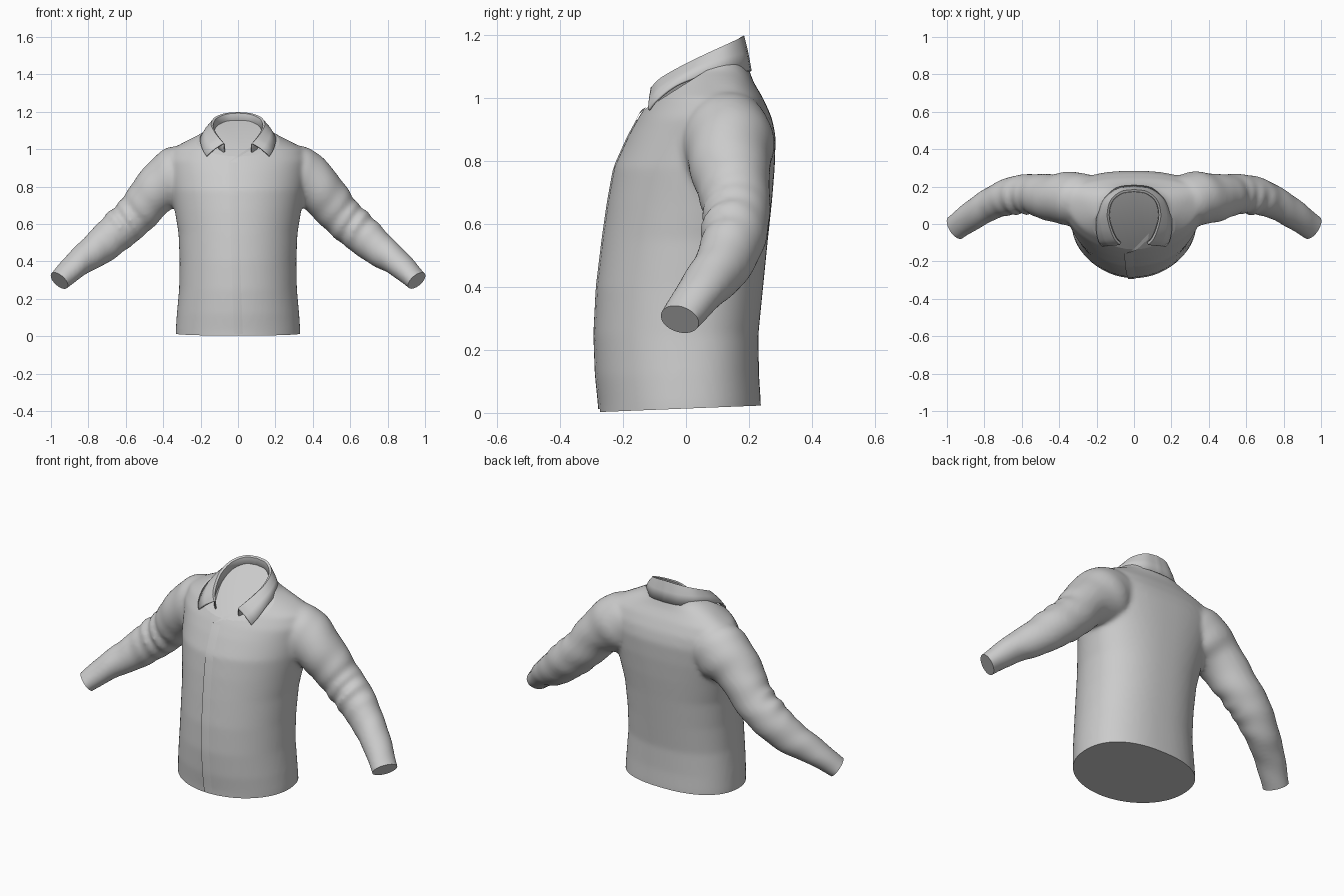
import bpy, bmesh, math
from mathutils import Vector
from mathutils.bvhtree import BVHTree

if "Cube" in bpy.data.objects:
    bpy.data.objects.remove(bpy.data.objects["Cube"])

cloth = bpy.data.materials.new("grey_cloth")
cloth.diffuse_color = (0.6, 0.6, 0.6, 1)
cloth.use_nodes = True
cloth.node_tree.nodes["Principled BSDF"].inputs["Base Color"].default_value = cloth.diffuse_color


def spline(pts, n):
    """Smooth curve through a list of tuples, n samples per span."""
    p = [Vector(q) for q in pts]
    p = [p[0] * 2 - p[1]] + p + [p[-1] * 2 - p[-2]]
    out = []
    for i in range(1, len(p) - 2):
        a, b, c, d = p[i - 1:i + 3]
        for k in range(n):
            t = k / n
            out.append(0.5 * (2 * b + (c - a) * t + (2 * a - 5 * b + 4 * c - d) * t * t
                              + (3 * b - a - 3 * c + d) * t ** 3))
    return out + [p[-2]]


def loft(bm, rows, closed):
    """Skin rows of points; closed rows also get end caps."""
    vs = [[bm.verts.new(p) for p in r] for r in rows]
    n = len(rows[0])
    for a, b in zip(vs, vs[1:]):
        for i in range(n if closed else n - 1):
            j = (i + 1) % n
            bm.faces.new((a[i], a[j], b[j], b[i]))
    if closed:
        bm.faces.new(vs[0][::-1])
        bm.faces.new(vs[-1])


def make(name, bm):
    bmesh.ops.recalc_face_normals(bm, faces=bm.faces)
    me = bpy.data.meshes.new(name)
    bm.to_mesh(me)
    ob = bpy.data.objects.new(name, me)
    bpy.context.collection.objects.link(ob)
    me.materials.append(cloth)
    return ob


def shade(ob, angle):
    bpy.ops.object.select_all(action='DESELECT')
    ob.select_set(True)
    bpy.context.view_layer.objects.active = ob
    bpy.ops.object.shade_smooth_by_angle(angle=math.radians(angle))


# Torso: rings given as height, half width, front y, back y, side y
torso = [(-.08, .333, -.27, .238, 0), (.03, .333, -.275, .238, 0), (.12, .327, -.285, .232, 0),
         (.25, .315, -.29, .23, 0), (.4, .312, -.283, .245, .01), (.55, .318, -.265, .26, .03),
         (.67, .338, -.248, .273, .06), (.78, .36, -.228, .282, .09), (.88, .375, -.183, .285, .12),
         (.94, .385, -.15, .272, .13), (1.0, .36, -.11, .245, .13), (1.05, .265, -.085, .215, .12),
         (1.09, .185, -.075, .2, .09), (1.14, .148, -.07, .188, .07), (1.23, .142, -.065, .183, .06)]
rows = []
for z, w, f, b, c in torso:
    row = []
    for i in range(64):
        t = 2 * math.pi * i / 64
        s, co = math.sin(t), math.cos(t)
        e = 1.0 if s < 0 else 0.85
        x = w * math.copysign(abs(co) ** e, co)
        row.append((x, c + (c - f) * s if s < 0 else c + (b - c) * s ** e, z))
    rows.append(row)
bm = bmesh.new()
loft(bm, rows, True)

# Sleeves: path points with vertical and horizontal radius
arm = [(.22, .12, .9, .13, .13), (.325, .135, .855, .16, .145), (.435, .14, .78, .13, .128),
       (.545, .16, .65, .112, .108), (.645, .152, .56, .107, .102), (.75, .115, .468, .094, .088),
       (.85, .055, .395, .074, .08), (.955, -.02, .297, .056, .07), (1.02, -.07, .23, .053, .068)]
ends = []
for m in (1, -1):
    P = []
    for x, y, z, a, b in arm:
        P.append((Vector((x * m, y, z)), a, b))
    pts = spline([(p.x, p.y, p.z) for p, a, b in P], 8)
    rad = spline([(a, b, 0) for p, a, b in P], 8)
    rows = []
    for i, p in enumerate(pts):
        t = (pts[min(i + 1, len(pts) - 1)] - pts[max(i - 1, 0)]).normalized()
        side = t.cross(Vector((0, 0, 1))).normalized() * m
        up = side.cross(t).normalized() * m
        # cloth folds gather inside the elbow
        fold = math.exp(-((abs(p.x) - .6) / .1) ** 2)
        row = []
        for k in range(32):
            h = 2 * math.pi * k / 32
            r = 1 + .09 * fold * math.sin(i * 1.25 + 1.5 * math.sin(h)) * max(0, .4 + .6 * math.cos(h - .3))
            r += .015 * math.sin(i * .8 + 2 * h + m)
            row.append(p + side * rad[i].y * r * math.cos(h) + up * rad[i].x * r * math.sin(h))
        rows.append(row)
    loft(bm, rows, True)
    ends.append((Vector((.955 * m, -.02, .297)), Vector((.67 * m, -.43, -.61))))

# Fuse torso and sleeves, soften the joins
raw = make("shirt_body", bm)
rm = raw.modifiers.new("fuse", 'REMESH')
rm.mode, rm.voxel_size = 'VOXEL', 0.012
sm = raw.modifiers.new("soften", 'SMOOTH')
sm.factor, sm.iterations = 0.5, 9
fused = raw.evaluated_get(bpy.context.evaluated_depsgraph_get())
bm = bmesh.new()
bm.from_mesh(fused.to_mesh())
bpy.data.objects.remove(raw)

# Trim hem, cuffs and neck to crisp flat openings
cuts = ends + [(Vector((0, -.27, .003)), Vector((0, .04, -1))),
               (Vector((0, -.13, .965)), Vector((0, -.63, 1)))]
for co, no in cuts:
    res = bmesh.ops.bisect_plane(bm, geom=bm.verts[:] + bm.edges[:] + bm.faces[:], dist=1e-5,
                                 plane_co=co, plane_no=no, clear_outer=True)
    edges = [g for g in res['geom_cut'] if isinstance(g, bmesh.types.BMEdge) and g.is_boundary]
    bmesh.ops.holes_fill(bm, edges=edges, sides=0)
tree = BVHTree.FromBMesh(bm)
body = make("shirt_body", bm)
shade(body, 45)


def front(x, z, off):
    hit = tree.ray_cast(Vector((x, -2, z)), Vector((0, 1, 0)))[0]
    return Vector((x, (hit.y if hit else -.13) - off, z))


# Button placket: overlapping strip, its right edge sunk into the body
bm = bmesh.new()
rows = []
for i in range(41):
    z = .012 + .918 * i / 40
    x = -.022 - .032 * z
    rows.append([front(x, z, -.006), front(x, z, .006), front(x + .03, z, .004), front(x + .07, z, -.004)])
loft(bm, rows, False)
shade(make("placket", bm), 40)

# Neck band overlap at the throat
bm = bmesh.new()
loft(bm, [[front(-.055 + .13 * t, .925 + .075 * t, .007), front(-.02 + .1 * t, .955 + .065 * t, .007)]
          for t in (0, .25, .5, .75, 1)], False)
shade(make("neck_band", bm), 40)

# Collar: rim and lower edge of one half, mirrored
rim = [(0, .183, 1.195), (.07, .172, 1.188), (.125, .125, 1.165), (.143, .05, 1.13),
       (.13, -.02, 1.095), (.105, -.08, 1.06), (.078, -.11, 1.03)]
low = [(0, .205, 1.085), (.09, .192, 1.085), (.165, .135, 1.085), (.196, .05, 1.07),
       (.2, -.03, 1.04), (.188, -.09, .995), (.168, -.118, .962)]
bm = bmesh.new()
rows = []
for a, b in zip(spline(rim, 6), spline(low, 6)):
    inner = Vector((a.x * .93, .05 + (a.y - .05) * .93, a.z - .075))
    lip = Vector((a.x * .95, .05 + (a.y - .05) * .95, a.z - .004))
    mid = a.lerp(b, .5) + Vector((a.x * .03, 0, .004))
    rows.append([inner, lip, a, mid, b])
rows = [[Vector((-p.x, p.y, p.z)) for p in r] for r in rows[:0:-1]] + rows
loft(bm, rows, False)
collar = make("collar", bm)
so = collar.modifiers.new("thickness", 'SOLIDIFY')
so.thickness, so.offset = .008, 0
shade(collar, 50)
